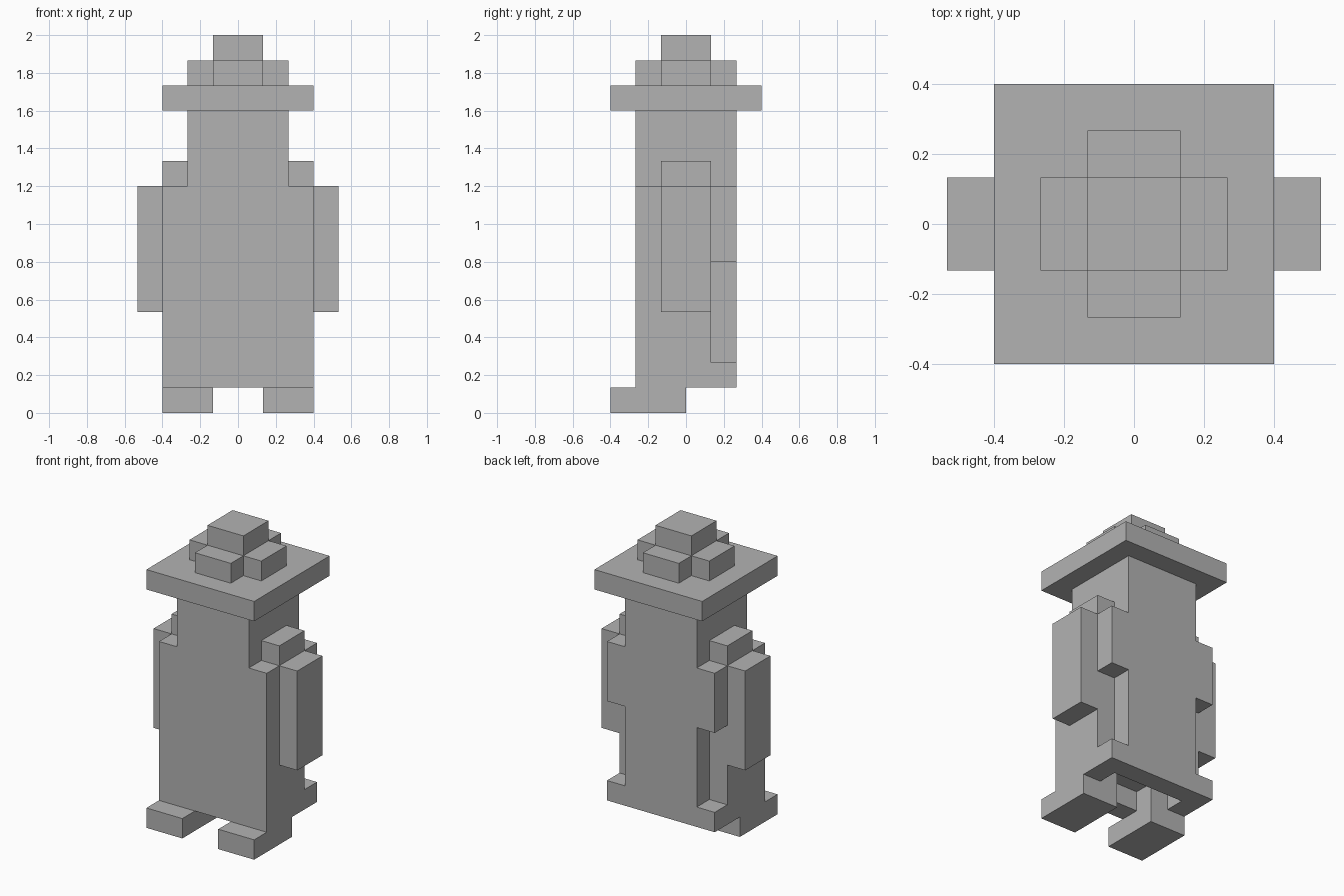
import bpy
import bmesh

UNIT = 2 / 15  # one block of the model

if "Cube" in bpy.data.objects:
    bpy.data.objects.remove(bpy.data.objects["Cube"])

grey = bpy.data.materials.new("plain grey")
grey.use_nodes = True
colour = (0.45, 0.45, 0.45, 1)
grey.diffuse_color = colour
grey.node_tree.nodes["Principled BSDF"].inputs["Base Color"].default_value = colour


def prism(name, outline, bottom, top):
    """Extrude a flat outline, measured in blocks, from bottom to top."""
    bm = bmesh.new()
    base = bm.faces.new([bm.verts.new((x, y, bottom)) for x, y in outline])
    raised = bmesh.ops.extrude_face_region(bm, geom=[base], use_keep_orig=True)
    moved = [v for v in raised["geom"] if isinstance(v, bmesh.types.BMVert)]
    bmesh.ops.translate(bm, verts=moved, vec=(0, 0, top - bottom))
    bmesh.ops.scale(bm, verts=bm.verts, vec=(UNIT, UNIT, UNIT))
    bmesh.ops.recalc_face_normals(bm, faces=bm.faces)
    mesh = bpy.data.meshes.new(name)
    bm.to_mesh(mesh)
    bm.free()
    mesh.materials.append(grey)
    obj = bpy.data.objects.new(name, mesh)
    bpy.context.collection.objects.link(obj)
    return obj


def box(name, x, y, z):
    outline = [(x[0], y[0]), (x[1], y[0]), (x[1], y[1]), (x[0], y[1])]
    return prism(name, outline, *z)


def pair(name, x, y, z):
    box("left_" + name, x, y, z)
    box("right_" + name, (-x[1], -x[0]), y, z)


# Coat: open hem, waist with notched back corners, full chest
box("hem_front", (-3, 3), (-2, -1), (1, 2))
box("hem_back", (-3, 3), (1, 2), (1, 2))
pair("hem_side", (2, 3), (-1, 1), (1, 2))
half = [(3, -2), (3, 1), (2, 1), (2, 2)]
prism("waist", half + [(-x, y) for x, y in reversed(half)], 2, 6)
box("chest", (-3, 3), (-2, 2), (6, 9))
box("head", (-2, 2), (-2, 2), (9, 12))

# Limbs
pair("shoulder", (2, 3), (-1, 1), (9, 10))
pair("arm", (3, 4), (-1, 1), (4, 9))
pair("leg", (1, 2), (-1, 0), (1, 2))
pair("foot", (1, 3), (-3, 0), (0, 1))

# Hat: square brim, cross-shaped crown, top block
box("hat_brim", (-3, 3), (-3, 3), (12, 13))
cross = [(2, -1), (2, 1), (1, 1), (1, 2), (-1, 2), (-1, 1)]
cross += [(-x, -y) for x, y in cross]
prism("hat_crown", cross, 13, 14)
box("hat_top", (-1, 1), (-1, 1), (14, 15))
